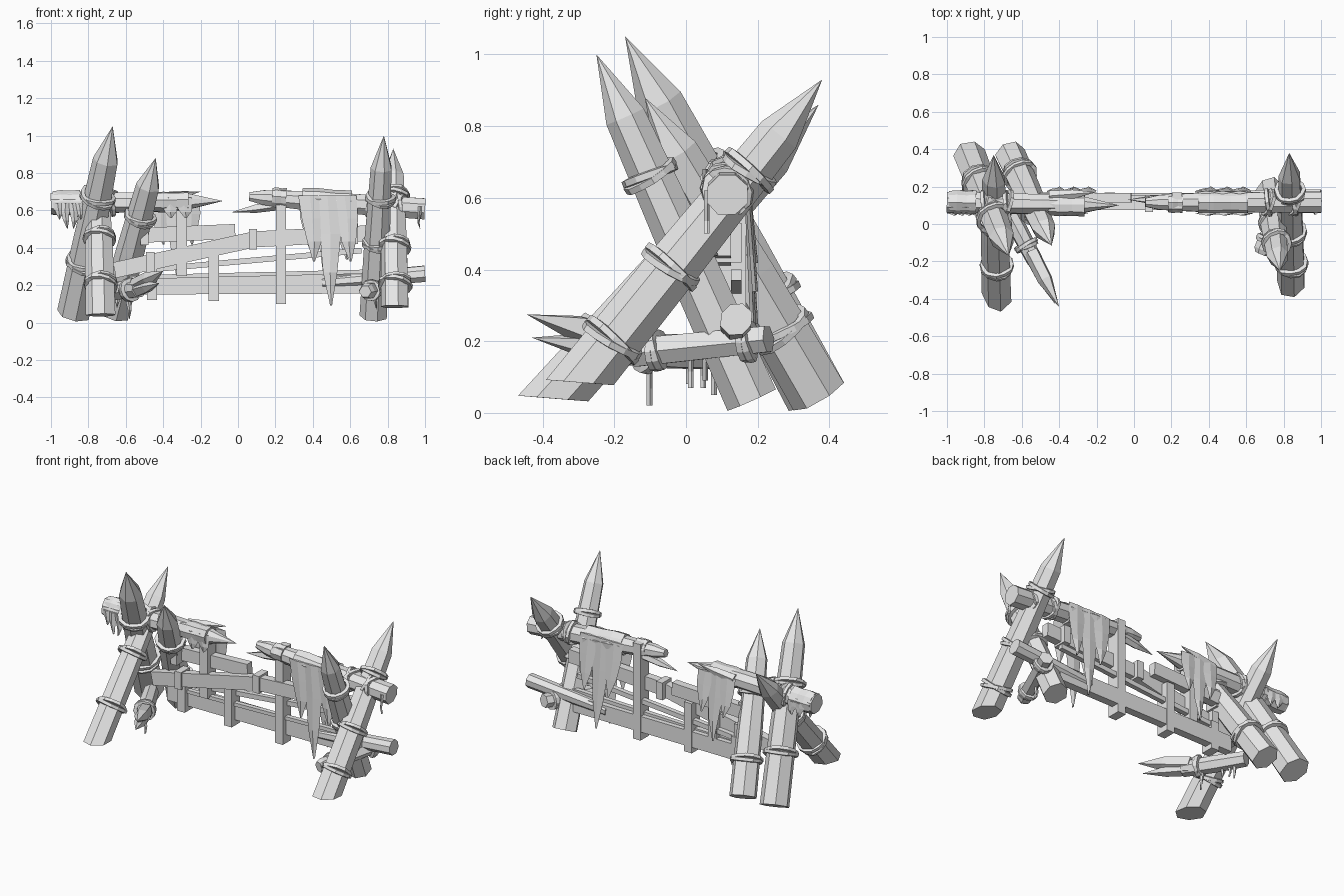
import bpy, bmesh, math, random
from mathutils import Vector, Matrix

random.seed(4)
old = bpy.data.objects.get("Cube")
if old:
    bpy.data.objects.remove(old, do_unlink=True)

grey = bpy.data.materials.new("plain_grey")
grey.use_nodes = True
grey.diffuse_color = (0.8, 0.8, 0.8, 1)
grey.node_tree.nodes["Principled BSDF"].inputs["Base Color"].default_value = grey.diffuse_color


def finish(name, bm):
    bmesh.ops.recalc_face_normals(bm, faces=bm.faces)
    mesh = bpy.data.meshes.new(name)
    bm.to_mesh(mesh)
    bm.free()
    mesh.materials.append(grey)
    bpy.context.collection.objects.link(bpy.data.objects.new(name, mesh))


def frame(start, end):
    """Matrix whose z axis runs from start to end."""
    axis = (end - start).normalized()
    side = Vector((0, 1, 0)) if abs(axis.y) < 0.9 else Vector((1, 0, 0))
    across = side.cross(axis).normalized()
    turn = Matrix((across, axis.cross(across), axis)).transposed().to_4x4()
    return Matrix.Translation(start) @ turn


def skin(bm, lower, upper):
    """Join two loops of vertices; a loop of one vertex makes a point."""
    count = max(len(lower), len(upper))
    for i in range(count):
        j = (i + 1) % count
        corners = [lower[i % len(lower)], lower[j % len(lower)],
                   upper[j % len(upper)], upper[i % len(upper)]]
        bm.faces.new(list(dict.fromkeys(corners)))


def log(name, start, end, profile, sides=8, rough=0.06, level=0.0):
    """Faceted log; profile lists (fraction of length, radius), level flattens the foot."""
    start, end = Vector(start), Vector(end)
    place, length = frame(start, end), (end - start).length
    axis = (end - start).normalized()
    wobble = [random.uniform(1 - rough, 1 + rough) for _ in range(sides)]
    bm = bmesh.new()
    loops = []
    for t, radius in profile:
        loop = []
        for i in range(sides if radius else 1):
            angle = math.tau * (i + 0.5) / sides
            r = radius * wobble[i]
            point = place @ Vector((r * math.cos(angle), r * math.sin(angle), t * length))
            if level and t == 0:
                point += axis * (start.z - point.z) / axis.z * level
            loop.append(bm.verts.new(point))
        loops.append(loop)
    for lower, upper in zip(loops, loops[1:]):
        skin(bm, lower, upper)
    for loop in (loops[0], loops[-1]):
        if len(loop) > 1:
            bm.faces.new(loop)
    finish(name, bm)


def beam(name, start, end, height, depth):
    """Rectangular plank from start to end."""
    start, end = Vector(start), Vector(end)
    bm = bmesh.new()
    bmesh.ops.create_cube(bm, size=1)
    scale = Matrix.Diagonal((height, depth, (end - start).length, 1))
    bm.transform(frame(start, end) @ scale @ Matrix.Translation((0, 0, 0.5)))
    finish(name, bm)


def binding(name, start, end, t, radius, tilt=0.16):
    """Two crossing turns of flat cord pulled tight around a log."""
    start, end = Vector(start), Vector(end)
    place = frame(start, end)
    place.translation = start.lerp(end, t)
    for label, lean in (("upper", tilt), ("lower", -tilt / 2)):
        turn = place @ Matrix.Rotation(lean, 4, "X") @ Matrix.Rotation(lean, 4, "Y")
        bm = bmesh.new()
        cuts = []
        for i in range(12):
            angle = math.tau * i / 12
            r = radius * random.uniform(0.98, 1.08)
            cut = []
            for out, up in ((-1, -1), (1, -0.7), (1, 0.7), (-1, 1)):
                reach = r + out * 0.01
                point = Vector((reach * math.cos(angle), reach * math.sin(angle), up * 0.013))
                cut.append(bm.verts.new(turn @ point))
            cuts.append(cut)
        for i, cut in enumerate(cuts):
            skin(bm, cuts[i - 1], cut)
        finish(f"{name}_{label}", bm)


def rag(name, x, y, top, width, bottom, drift=0.0, lean=0.0):
    """Torn hanging strip: wide on top, folded along the middle, pointed below."""
    bm = bmesh.new()
    rows = []
    for t, share in ((0, 1), (0.35, 0.9), (0.7, 0.6), (1, 0.08)):
        mid = x + drift * t + random.uniform(-0.006, 0.006)
        deep, z, half = y + lean * t, top + (bottom - top) * t, width * share / 2
        outline = ((mid - half, deep), (mid, deep - 0.01), (mid + half, deep), (mid, deep + 0.006))
        rows.append([bm.verts.new((*spot, z)) for spot in outline])
    for lower, upper in zip(rows, rows[1:]):
        skin(bm, lower, upper)
    bm.faces.new(rows[0])
    bm.faces.new(rows[-1])
    finish(name, bm)


def curtain(name, left, right, y, top, bottom, count, lean=0.0):
    """Row of overlapping rags, longest in the middle."""
    step = (right - left) / count
    for i in range(count):
        t = (i + 0.5) / count
        drop = (top - bottom) * (1 - 0.6 * abs(2 * t - 1))
        rag(f"{name}_{i + 1}", left + t * (right - left), y, top, step * 1.35,
            top - drop, step * 0.25, lean)


# Sharpened posts: name, base, tip, base radius, foot levelling, binding positions
posts = [
    ("right_front_leaning_post", (-0.88, 0.365, 0.05), (-0.67, -0.17, 1.05), 0.092, 0, (0.27, 0.62)),
    ("right_inner_post", (-0.66, 0.37, 0.05), (-0.44, -0.115, 0.88), 0.084, 0, (0.22, 0.62)),
    ("right_back_leaning_post", (-0.73, -0.37, 0.04), (-0.75, 0.37, 0.86), 0.08, 0.85, (0.2, 0.5)),
    ("left_front_leaning_post", (0.73, 0.18, 0.035), (0.78, -0.25, 1.0), 0.076, 0, (0.4, 0.65)),
    ("left_back_leaning_post", (0.84, -0.3, 0.085), (0.83, 0.38, 0.93), 0.08, 0.85, (0.14, 0.38, 0.7)),
]
for name, base, tip, radius, level, ties in posts:
    log(name, base, tip, [(0, radius), (0.4, radius * 0.94), (0.82, radius * 0.77), (1, 0)], 7, level=level)
    for n, t in enumerate(ties):
        binding(f"{name}_cord_{n + 1}", base, tip, t, radius * (1.04 - 0.2 * t))

# Broken top rails with splintered ends
Y = 0.115
right_rail = (-1, Y, 0.635), (-0.08, 0.1, 0.65)
left_rail = (0.06, Y, 0.675), (1, Y, 0.61)
splinter = [(0, 0.03), (0.5, 0.025), (1, 0)]
log("right_top_rail", *right_rail, [(0, 0.06), (0.55, 0.056), (0.8, 0.045), (1, 0)])
log("left_top_rail", *left_rail, [(0, 0.024), (0.08, 0.042), (0.35, 0.056), (1, 0.06)])
log("right_rail_splinter", (-0.45, 0.15, 0.66), (-0.2, 0.17, 0.7), splinter, 5)
log("left_rail_splinter", (0.22, 0.13, 0.63), (-0.035, 0.13, 0.59), splinter, 5)

# Planks between the posts
beam("diagonal_plank_lower", (-0.66, 0.1, 0.28), (0.11, 0.1, 0.45), 0.085, 0.05)
beam("diagonal_plank_upper", (0.09, 0.1, 0.445), (0.74, 0.1, 0.48), 0.085, 0.05)
beam("short_middle_plank", (-0.56, 0.14, 0.465), (-0.015, 0.14, 0.487), 0.08, 0.05)
beam("thin_middle_plank", (-0.45, 0.14, 0.285), (0.66, 0.14, 0.385), 0.03, 0.03)
beam("bottom_plank", (-0.58, 0.14, 0.2), (0.68, 0.14, 0.205), 0.1, 0.05)
beam("bottom_batten", (-0.45, 0.12, 0.245), (0.8, 0.12, 0.275), 0.022, 0.03)
log("bottom_rail_end", (0.45, 0.14, 0.215), (1, 0.14, 0.262), [(0, 0.035), (0.4, 0.042), (1, 0.046)])

# Upright slats and the wraps on the planks
for n, (x, low, high) in enumerate([(-0.46, 0.12, 0.3), (-0.3, 0.25, 0.62),
                                    (-0.13, 0.115, 0.43), (0.23, 0.1, 0.71)]):
    beam(f"upright_slat_{n + 1}", (x, 0.125, low), (x, 0.125, high), 0.055, 0.085)
for n, (x, z) in enumerate([(-0.47, 0.322), (0.08, 0.445), (0.62, 0.475), (-0.5, 0.47)]):
    beam(f"plank_wrap_{n + 1}", (x, 0.11, z - 0.055), (x, 0.11, z + 0.055), 0.045, 0.09)

# Spiked brace near the ground on the right side
brace = (-0.71, 0.14, 0.165), (-0.53, -0.2, 0.18)
log("right_ground_brace", *brace, [(0, 0.045), (0.5, 0.05), (1, 0.045)], 7)
log("brace_spike_upper", (-0.55, -0.15, 0.195), (-0.4, -0.445, 0.275), [(0, 0.045), (0.5, 0.042), (1, 0)], 5)
log("brace_spike_lower", (-0.55, -0.16, 0.17), (-0.42, -0.43, 0.21), [(0, 0.04), (0.5, 0.032), (1, 0)], 5)
binding("right_brace_cord", *brace, 0.75, 0.054)

# Blunt brace near the ground on the left side
brace = (0.68, -0.16, 0.165), (0.84, 0.23, 0.205)
log("left_ground_brace", *brace, [(0, 0.035), (0.06, 0.046), (1, 0.042)], 6)
for place, t in (("front", 0.2), ("back", 0.85)):
    binding(f"left_brace_{place}_cord", *brace, t, 0.047)

# Cloth sleeves and cords wrapped over the rails, placed by fraction of rail length
for name, rail, first, last, r in [
    ("right_end_wrap", right_rail, 0.01, 0.17, 0.066),
    ("right_middle_wrap", right_rail, 0.59, 0.8, 0.06),
    ("left_middle_wrap", left_rail, 0.3, 0.58, 0.065),
    ("left_small_wrap", left_rail, 0.13, 0.21, 0.054),
]:
    start, end = map(Vector, rail)
    log(name, start.lerp(end, first), start.lerp(end, last), [(0, r * 0.92), (0.3, r), (0.65, r * 0.94), (1, r)], 9, 0.1)
for side, rail, ties in (("right", right_rail, (0.22, 0.35)), ("left", left_rail, (0.7, 0.85))):
    for n, t in enumerate(ties):
        binding(f"{side}_rail_cord_{n + 1}", *rail, t, 0.062, 0.3)

# Torn cloth over both faces of the rails
curtain("left_front_cloth", 0.34, 0.62, 0.056, 0.68, 0.09, 3)
curtain("left_back_cloth", 0.34, 0.61, 0.17, 0.68, 0.11, 3, 0.025)
curtain("right_front_cloth", -0.41, -0.26, 0.058, 0.67, 0.51, 2)
curtain("right_back_cloth", -0.46, -0.22, 0.17, 0.67, 0.25, 3, 0.025)
curtain("right_end_front_cloth", -0.98, -0.83, 0.056, 0.64, 0.48, 4)
curtain("right_end_back_cloth", -0.95, -0.85, 0.175, 0.64, 0.52, 2)
rag("left_end_tatter", 0.97, 0.06, 0.62, 0.02, 0.5)

# Tatters under the ground braces
for n, (y, bottom) in enumerate([(-0.1, 0.02), (0.01, 0.08), (0.05, 0.07), (0.08, 0.05)]):
    rag(f"right_brace_tatter_{n + 1}", -0.637 - y * 0.53, y, 0.18, 0.034, bottom)
rag("left_brace_tatter", 0.74, 0.015, 0.22, 0.03, 0.07)
